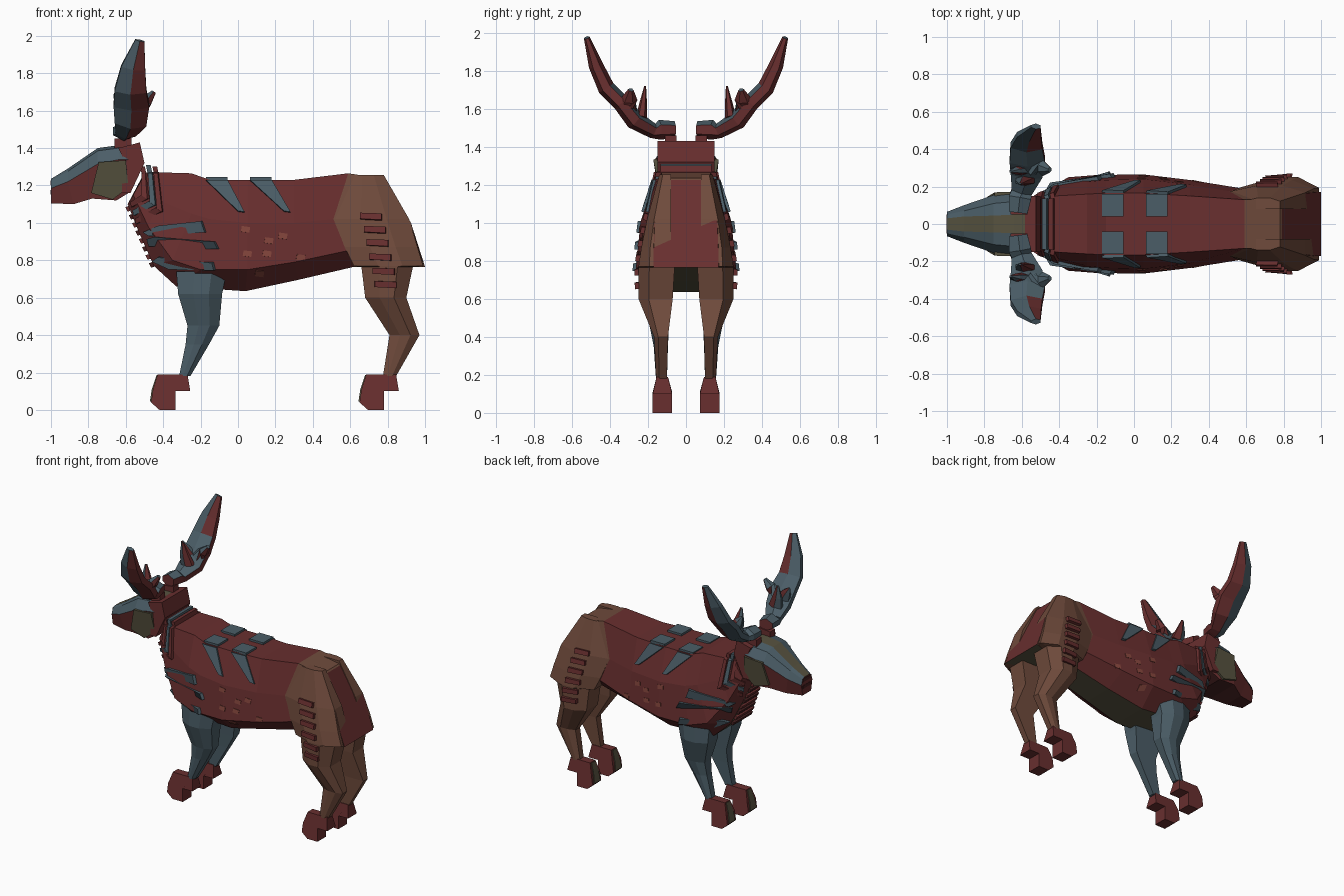
import bpy, bmesh
from mathutils import Vector as V
from mathutils.bvhtree import BVHTree

if "Cube" in bpy.data.objects:
    bpy.data.objects.remove(bpy.data.objects["Cube"])


def material(name, *rgb):
    m = bpy.data.materials.new(name)
    m.diffuse_color = (*rgb, 1)
    m.use_nodes = True
    m.node_tree.nodes["Principled BSDF"].inputs["Base Color"].default_value = m.diffuse_color
    return m


RED = material("red", .14, .028, .028)
BLUE = material("slate", .07, .11, .135)
BROWN = material("brown", .16, .07, .045)
OLIVE = material("olive", .095, .085, .05)
PINK = material("spots", .23, .06, .045)
DARK = material("dark_red", .06, .015, .015)


def make(name, verts, faces, mats, mirror=False):
    """mats: one material, or one per face"""
    me = bpy.data.meshes.new(name)
    me.from_pydata([tuple(v) for v in verts], [], faces)
    per_face = mats if isinstance(mats, list) else [mats] * len(faces)
    slots = list(dict.fromkeys(per_face))
    for m in slots:
        me.materials.append(m)
    for p, m in zip(me.polygons, per_face):
        p.material_index = slots.index(m)
    bm = bmesh.new()
    bm.from_mesh(me)
    bmesh.ops.recalc_face_normals(bm, faces=bm.faces)
    bm.to_mesh(me)
    bm.free()
    ob = bpy.data.objects.new(name, me)
    bpy.context.collection.objects.link(ob)
    if mirror:
        mod = ob.modifiers.new("mirror", 'MIRROR')
        mod.use_axis = (False, True, False)
        mod.use_mirror_merge = False
    return ob


def loft(name, rings, mats, cap=None, mirror=False):
    """mats: one material, or one per column of faces"""
    n = len(rings[0])
    cols = mats if isinstance(mats, list) else [mats] * n
    faces, fm = [], []
    for r in range(len(rings) - 1):
        for i in range(n):
            j = (i + 1) % n
            faces.append((r*n+i, r*n+j, (r+1)*n+j, (r+1)*n+i))
            fm.append(cols[i])
    last = (len(rings) - 1) * n
    faces += [tuple(range(n)), tuple(range(last, last + n))]
    fm += [cap or cols[0]] * 2
    return make(name, [p for r in rings for p in r], faces, fm, mirror)


def sym(half):
    """closed ring from a half section of (x, y, z)"""
    return list(half) + [(x, -y, z) for x, y, z in reversed(half)]


def sym_cols(side, bottom, top):
    return side + [bottom] + side[::-1] + [top]


def tree(*obs):
    vs, fs = [], []
    for o in obs:
        k = len(vs)
        vs += [v.co.copy() for v in o.data.vertices]
        fs += [[i + k for i in p.vertices] for p in o.data.polygons]
    return BVHTree.FromPolygons(vs, fs)


def slab(name, pts, up, t, mat, mirror=True):
    """flat plate standing t proud of the given points"""
    n = len(pts)
    up = V(up).normalized()
    loft(name, [[V(p) - up * .012 for p in pts], [V(p) + up * t for p in pts]], mat, mirror=mirror)


def side_plate(name, bvh, xz, t, mat):
    """plate laid on the flank, points given in side view"""
    pts, up = [], V((0, .001, 0))
    for x, z in xz:
        hit, nor, _, _ = bvh.ray_cast(V((x, 2, z)), V((0, -1, 0)))
        if hit is None:
            hit, nor, _, _ = bvh.find_nearest(V((x, .15, z)))
        pts.append(hit)
        up += nor if nor.y > 0 else -nor
    slab(name, pts, up, t, mat)


def beam(name, path, mirror=True):
    """diamond section swept along (x, y, z, half width, half thickness)"""
    c = [V(p[:3]) for p in path]
    rings = []
    for i, p in enumerate(path):
        d = (c[min(i+1, len(c)-1)] - c[max(i-1, 0)]).normalized()
        u = V((0, 1, 0)) if abs(d.x) > .7 else V((1, 0, 0))
        v = d.cross(u).normalized()
        u = v.cross(d)
        rings.append([c[i] + u*p[3] + v*p[4]*.5, c[i] + v*p[4], c[i] - u*p[3] + v*p[4]*.4,
                      c[i] - u*p[3] - v*p[4]*.4, c[i] - v*p[4], c[i] + u*p[3] - v*p[4]*.5])
    ob = loft(name, rings, RED, mirror=mirror)
    ob.data.materials.append(BLUE)
    for f in ob.data.polygons:
        f.material_index = int(f.normal.x < -.15 or f.normal.z > .5)


# torso and neck
torso_rings = [
    [(-.50, .12, 1.27), (-.52, .14, 1.22), (-.56, .13, 1.15), (-.59, .06, 1.10)],
    [(-.42, .15, 1.27), (-.42, .18, 1.12), (-.48, .18, .98), (-.53, .08, .95)],
    [(-.25, .16, 1.265), (-.25, .225, 1.05), (-.35, .25, .80), (-.45, .12, .77)],
    [(-.15, .165, 1.23), (-.15, .235, 1.02), (-.20, .262, .75), (-.33, .14, .66)],
    [(.05, .165, 1.23), (.05, .24, 1.0), (.05, .265, .75), (.04, .13, .635)],
    [(.30, .15, 1.23), (.30, .21, 1.0), (.30, .235, .79), (.32, .11, .695)],
    [(.59, .13, 1.265), (.51, .175, 1.02), (.58, .19, .85), (.62, .10, .765)]]
torso = loft("torso", [sym(r) for r in torso_rings],
             sym_cols([RED] * 3, OLIVE, RED))
rump_rings = [torso_rings[-1],
              [(.78, .13, 1.235), (.86, .185, 1.0), (.88, .2, .85), (.87, .12, .765)],
              [(.79, .115, 1.225), (.925, .165, 1.0), (.965, .17, .86), (1.0, .17, .765)]]
loft("rump", [sym(r) for r in rump_rings], sym_cols([BROWN] * 3, OLIVE, BROWN), cap=RED)


# legs: levels of (z, x0, x1, inner y, outer y)
def leg(name, levels, mat):
    rings = []
    for z, a, b, i, o in levels:
        w, d = b - a, o - i
        rings.append([(a, i, z), (b, i, z), (b, i + d*.7, z), (b - w*.3, o, z),
                      (a + w*.35, o, z), (a, i + d*.75, z)])
    loft(name, rings, mat, mirror=True)
    return bpy.data.objects[name]


haunch = leg("haunch_and_hind_leg", [
    (1.255, .60, .78, .08, .14), (1.02, .515, .915, .08, .205), (.87, .57, .96, .08, .235),
    (.77, .62, .99, .06, .25), (.765, .66, .935, .06, .25), (.60, .68, .90, .07, .25),
    (.40, .81, .97, .095, .168), (.18, .775, .845, .10, .158)], BROWN)
leg("front_leg", [(.74, -.33, -.06, .08, .235), (.62, -.32, -.085, .08, .24),
                  (.45, -.27, -.10, .09, .19), (.35, -.28, -.155, .095, .17),
                  (.18, -.315, -.255, .10, .158)], BLUE)

# hooves
hoof = [(.685, .19), (.845, .19), (.86, .10), (.78, .10), (.78, 0), (.695, 0), (.65, .04), (.66, .11)]
for name, dx in (("front_hoof", -1.115), ("hind_hoof", 0)):
    loft(name, [[(x + dx, .095 - .022*(z < .15), z) for x, z in hoof],
                [(x + dx, .155 + .02*(z < .15), z) for x, z in hoof]], RED, mirror=True)
    slab(name + "_toe", [(.65+dx, .09, .045), (.65+dx, .16, .045), (.66+dx, .155, .11),
                         (.685+dx, .145, .185), (.685+dx, .105, .185), (.66+dx, .095, .11)],
         (-1, 0, .2), .006, OLIVE)

# haunch ribs
hb = tree(haunch)
for x, z in ((.715, 1.03), (.735, .96), (.75, .89), (.765, .815), (.785, .74), (.79, .67)):
    side_plate("haunch_rib", hb, [(x-.06, z-.012), (x+.055, z-.018), (x+.055, z+.016), (x-.06, z+.02)],
               .022, RED)

# back stripes, wrapping from the top onto the flank
tb = tree(torso)
for x, xe in ((-.17, .0), (.065, .245)):
    slab("back_plate", [(x, .04, 1.23), (x+.115, .04, 1.23), (x+.115, .16, 1.23), (x, .16, 1.23)],
         (0, 0, 1), .015, BLUE)
    side_plate("flank_stripe", tb, [(x, 1.225), (x+.115, 1.225), (xe+.035, 1.055), (xe, 1.06)], .014, BLUE)

# shoulder plates
for p in ([(-.50, .95), (-.42, .985), (-.19, 1.01), (-.17, .95), (-.47, .93)],
          [(-.51, .90), (-.44, .925), (-.12, .90), (-.10, .86), (-.47, .875)],
          [(-.48, .79), (-.42, .82), (-.13, .79), (-.12, .75), (-.36, .755)]):
    side_plate("shoulder_plate", tb, p, .022, BLUE)

# flank spots
for x, z in ((.04, .965), (.165, .905), (.24, .93), (.05, .835), (.155, .835), (.115, .73), (.335, .815)):
    side_plate("flank_spot", tb, [(x-.025, z-.012), (x+.02, z-.018), (x+.025, z+.012), (x-.02, z+.018)],
               .004, PINK)

# neck collars: top bar, side band and front band
for k, mat in enumerate((RED, BLUE, RED)):
    x, kx, kz = -.425 - .033*k, -.40 - .036*k, 1.06 + .035*k
    fx, fz = -.535 - .012*k, .995 + .045*k
    slab("collar_top", [(x-.025, -.135, 1.265), (x, -.135, 1.265), (x, .135, 1.265), (x-.025, .135, 1.265)],
         (-.2, 0, 1), .045 - .008*abs(k-1), mat, False)
    side_plate("collar_side", tb, [(x-.025, 1.285), (x, 1.285), (kx, kz), (kx-.03, kz+.02)], .022, mat)
    side_plate("collar_front", tb, [(kx-.03, kz+.022), (kx, kz), (fx, fz), (fx-.005, fz+.028)], .02, mat)

# throat ribs
for k in range(8):
    f = k / 7
    x, z, w = -.585 + .125*f, 1.09 - .30*f, .06 + .05*f
    slab("throat_rib", [(x, -w, z), (x, w, z), (x+.012, w, z-.024), (x+.012, -w, z-.024)],
         (-1, 0, -.35), .018, DARK if k % 2 else RED, False)

# head
head = loft("head", [sym(r) for r in (
    [(-1.0, .03, 1.235), (-1.0, .05, 1.225), (-1.0, .065, 1.185), (-1.0, .05, 1.105)],
    [(-.91, .04, 1.29), (-.91, .07, 1.275), (-.91, .10, 1.22), (-.88, .075, 1.10)],
    [(-.75, .045, 1.40), (-.75, .11, 1.385), (-.75, .155, 1.315), (-.78, .125, 1.13)],
    [(-.64, .05, 1.415), (-.64, .12, 1.40), (-.63, .16, 1.34), (-.65, .13, 1.12)],
    [(-.56, .05, 1.415), (-.56, .12, 1.40), (-.54, .14, 1.34), (-.585, .12, 1.16)])],
    sym_cols([BLUE, BLUE, RED], DARK, OLIVE), cap=RED)
side_plate("cheek_plate", tree(head),
           [(-.745, 1.325), (-.60, 1.335), (-.585, 1.19), (-.67, 1.125), (-.785, 1.16)], .02, OLIVE)
back = [(-.64, 1.40), (-.525, 1.43), (-.50, 1.32), (-.575, 1.16), (-.62, 1.16), (-.62, 1.36)]
loft("head_back", [[(x, y, z) for x, z in back] for y in (-.15, .15)], RED)
for z, t in ((1.165, .006), (1.215, .01)):
    slab("nose_ridge", [(-1, -.05, z-.012), (-1, .05, z-.012), (-1, .05, z+.012), (-1, -.05, z+.012)],
         (-1, 0, 0), t*.3, DARK, False)
slab("ear_base", [(-.66, .05, 1.40), (-.57, .05, 1.41), (-.57, .11, 1.41), (-.66, .11, 1.40)],
     (0, 0, 1), .05, RED)

# antlers
beam("antler", [(-.62, .06, 1.49, .05, .045), (-.61, .14, 1.49, .06, .052), (-.60, .175, 1.485, .055, .04),
                (-.575, .27, 1.54, .085, .05), (-.57, .34, 1.63, .095, .045), (-.575, .42, 1.71, .085, .045),
                (-.56, .475, 1.83, .065, .038), (-.525, .522, 1.975, .025, .016)])
beam("antler_inner_tine", [(-.58, .235, 1.55, .05, .03), (-.60, .225, 1.63, .035, .02),
                           (-.61, .215, 1.72, .008, .005)])
beam("antler_front_tine", [(-.60, .29, 1.59, .05, .03), (-.635, .285, 1.65, .03, .02),
                           (-.66, .28, 1.69, .008, .006)])
beam("antler_rear_tine", [(-.54, .30, 1.60, .04, .05), (-.49, .30, 1.65, .03, .045),
                          (-.45, .29, 1.70, .012, .015)])
